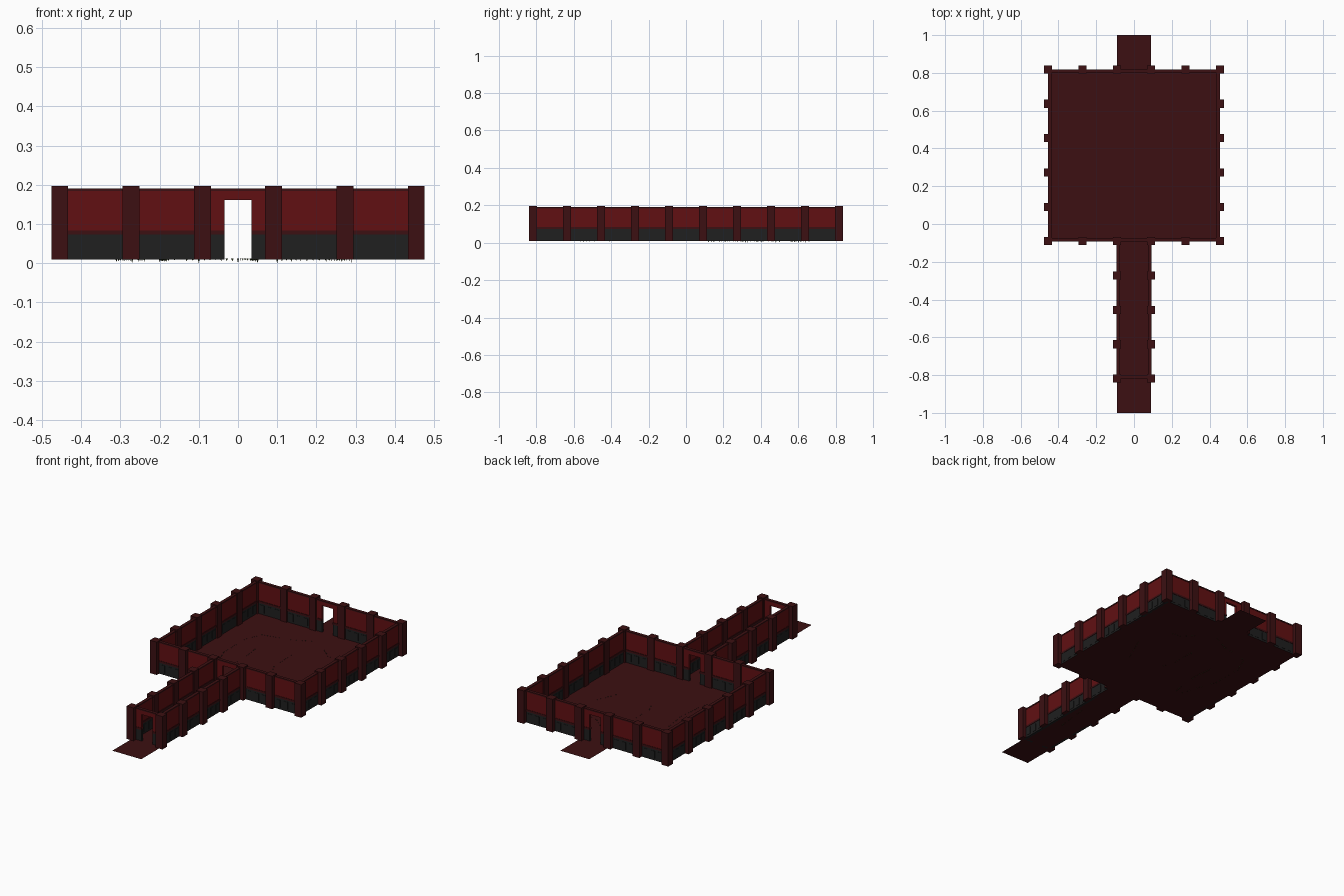
import bpy, bmesh, math, random
from mathutils import Vector

if "Cube" in bpy.data.objects:
    bpy.data.objects.remove(bpy.data.objects["Cube"])

random.seed(4)
U = 2 / 11            # plan module
H, R = U / 2, 2.5 * U  # half corridor, half room
END = 4.5 * U         # outer wall lines in y
Z0 = 0.01             # floor level
DOOR, DOOR_TOP = 0.034, 0.161


def material(name, rgb):
    m = bpy.data.materials.new(name)
    m.diffuse_color = (*rgb, 1)
    m.use_nodes = True
    m.node_tree.nodes["Principled BSDF"].inputs["Base Color"].default_value = m.diffuse_color
    return m


dark = material("dark_red", (0.045, 0.005, 0.006))
red = material("red", (0.12, 0.005, 0.006))
grey = material("charcoal", (0.014, 0.014, 0.014))
green = material("moss", (0.03, 0.045, 0.012))

parts = {}


def part(name, mat):
    if name not in parts:
        parts[name] = (bmesh.new(), mat)
    return parts[name][0]


def box(bm, a, b):
    """Axis-aligned box between two corners."""
    geom = bmesh.ops.create_cube(bm, size=1)["verts"]
    for v in geom:
        v.co = Vector((a[i] + b[i]) / 2 + v.co[i] * abs(b[i] - a[i]) for i in range(3))


def wall(start, direction, modules, door=False):
    """Panelled wall run; its thickness grows to the left of the direction."""
    p, d = Vector(start), Vector(direction)
    n = Vector((-d.y, d.x))
    length = modules * U

    def piece(name, mat, s0, s1, t0, t1, z0, z1):
        a, b = p + d * s0 + n * t0, p + d * s1 + n * t1
        box(part(name, mat), (*a, z0), (*b, z1))

    mid = length / 2
    spans = [(0, mid - DOOR), (mid + DOOR, length)] if door else [(0, length)]
    for s0, s1 in spans:
        piece("wainscot", grey, s0, s1, 0.001, 0.014, Z0, 0.073)
        piece("dado_rail", dark, s0, s1, -0.001, 0.017, 0.073, 0.084)
        piece("upper_wall", red, s0, s1, 0.001, 0.014, 0.084, 0.184 if not door else DOOR_TOP)
    if door:
        piece("upper_wall", red, 0, length, 0.001, 0.014, DOOR_TOP, 0.184)
    piece("wall_cap", dark, 0, length, -0.001, 0.017, 0.184, 0.191)
    # raised panels on both faces of the wainscot
    for m in range(modules):
        for k in (-1, 0, 1):
            s = (m + 0.5) * U + k * 0.046
            if door and abs(s - mid) < DOOR + 0.008:
                continue
            w = 0.0125
            if door and abs(s - mid) < DOOR + w:
                continue
            piece("wainscot_panel", grey, s - w, s + w, -0.001, 0.016, 0.021, 0.063)


# Room walls, counter-clockwise
wall((-R, -H), (1, 0), 5, door=True)
wall((R, -H), (0, 1), 5)
wall((R, END), (-1, 0), 5, door=True)
wall((-R, END), (0, -1), 5)
# Corridor walls
wall((-H, -END), (1, 0), 1, door=True)
wall((H, -END), (0, 1), 4)
wall((-H, -H), (0, -1), 4)

# Pillars on every module line
spots = set()
for i in range(6):
    for s in (0, 5):
        spots.add((i, s))
        spots.add((s, i))
spots |= {(i, -j) for i in (2, 3) for j in range(1, 5)}
for i, j in spots:
    x, y, r = -R + i * U, -H + j * U, 0.0215
    box(part("pillar", dark), (x - r, y - r, Z0), (x + r, y + r, 0.197))

# Floor sheets: corridor, room, rear step
bm = part("floor", dark)
for hx, y0, y1 in ((H, -1, -H), (R, -H, END), (H, END, 1)):
    bm.faces.new([bm.verts.new(c) for c in
                  ((-hx, y0, Z0), (hx, y0, Z0), (hx, y1, Z0), (-hx, y1, Z0))])

# Moss specks scattered along cracks in the floor
cracks = [
    [(-0.24, 0.12), (-0.31, 0.32), (-0.31, 0.5), (-0.27, 0.6), (-0.1, 0.64), (0, 0.69)],
    [(-0.2, 0.12), (-0.18, 0.3), (-0.2, 0.45)],
    [(0, 0.48), (0, 0.33), (0.03, 0.26)],
    [(0.1, 0.63), (0.16, 0.58), (0.27, 0.56)],
    [(0.29, 0.38), (0.22, 0.22)],
    [(0.05, -0.38), (0.03, -0.58)],
]
bm = part("moss", green)
for path in cracks:
    for a, b in zip(path, path[1:]):
        a, b = Vector(a), Vector(b)
        count = int((b - a).length / 0.015)
        for k in range(count):
            c = a.lerp(b, k / count)
            ang = random.uniform(0, math.tau)
            s = 0.003
            e = Vector((math.cos(ang), math.sin(ang))) * s
            low = 0 if k == 0 else random.uniform(0.004, 0.007)
            bm.faces.new([bm.verts.new(q) for q in
                          ((*(c - e), 0.0115), (*(c + e), 0.0115), (*c, low))])

for name, (bm, mat) in parts.items():
    mesh = bpy.data.meshes.new(name)
    bm.to_mesh(mesh)
    bm.free()
    mesh.materials.append(mat)
    bpy.context.collection.objects.link(bpy.data.objects.new(name, mesh))
